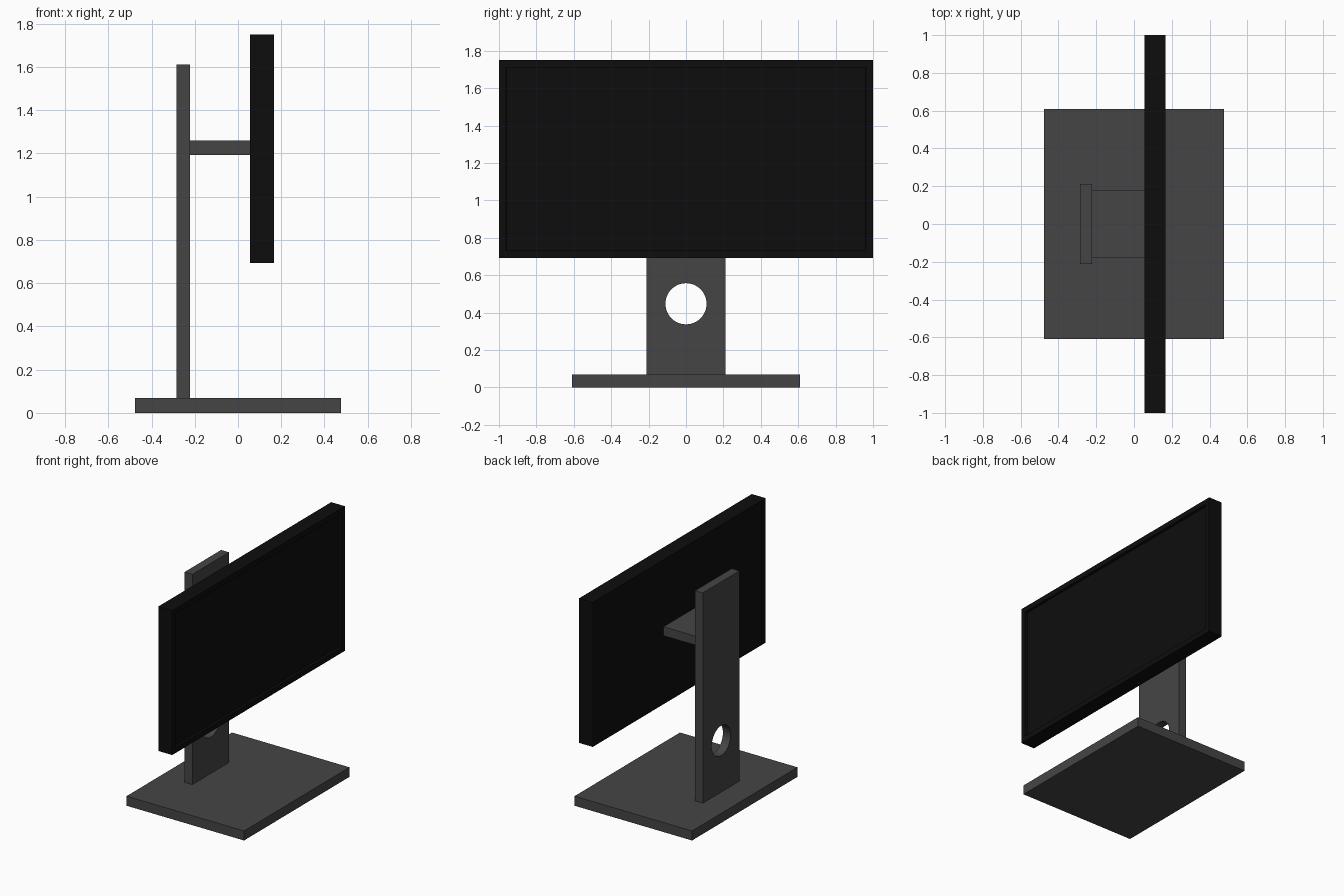
import bpy
import bmesh
from mathutils import Vector

if "Cube" in bpy.data.objects:
    bpy.data.objects.remove(bpy.data.objects["Cube"])


def material(name, value):
    m = bpy.data.materials.new(name)
    m.diffuse_color = (value, value, value, 1)
    m.use_nodes = True
    m.node_tree.nodes["Principled BSDF"].inputs["Base Color"].default_value = m.diffuse_color
    return m


stand_mat = material("dark_grey", 0.06)
screen_mat = material("black", 0.004)


def box(name, lo, hi, mat):
    lo, hi = Vector(lo), Vector(hi)
    bm = bmesh.new()
    bmesh.ops.create_cube(bm, size=1)
    for v in bm.verts:
        v.co = (lo + hi) / 2 + v.co * (hi - lo)
    me = bpy.data.meshes.new(name)
    bm.to_mesh(me)
    bm.free()
    ob = bpy.data.objects.new(name, me)
    bpy.context.collection.objects.link(ob)
    me.materials.append(mat)
    return ob


# Base plate
box("base_plate", (-0.476, -0.61, 0), (0.476, 0.61, 0.07), stand_mat)

# Upright with a round cable hole
upright = box("upright", (-0.285, -0.212, 0.07), (-0.222, 0.212, 1.61), stand_mat)
bpy.ops.mesh.primitive_cylinder_add(vertices=48, radius=0.11, depth=0.3,
                                    location=(-0.253, 0, 0.447),
                                    rotation=(0, 1.570796, 0))
cutter = bpy.context.object
cutter.name = "cable_hole_cutter"
cutter.hide_render = True
cutter.hide_set(True)
mod = upright.modifiers.new("cable_hole", 'BOOLEAN')
mod.object = cutter
mod.operation = 'DIFFERENCE'
mod.solver = 'EXACT'

# Arm between upright and screen
box("arm", (-0.222, -0.18, 1.193), (0.055, 0.18, 1.259), stand_mat)

# Screen housing: front face inset for the bezel, then pushed back
screen = box("screen", (0.055, -1, 0.692), (0.167, 1, 1.75), screen_mat)
bm = bmesh.new()
bm.from_mesh(screen.data)
bm.normal_update()
front = max(bm.faces, key=lambda f: f.calc_center_median().x)
bmesh.ops.inset_region(bm, faces=[front], thickness=0.055)
bmesh.ops.translate(bm, verts=front.verts, vec=(0, 0, 0))
wall = bmesh.ops.inset_region(bm, faces=[front], thickness=0.0005, depth=-0.02)
bm.to_mesh(screen.data)
bm.free()
